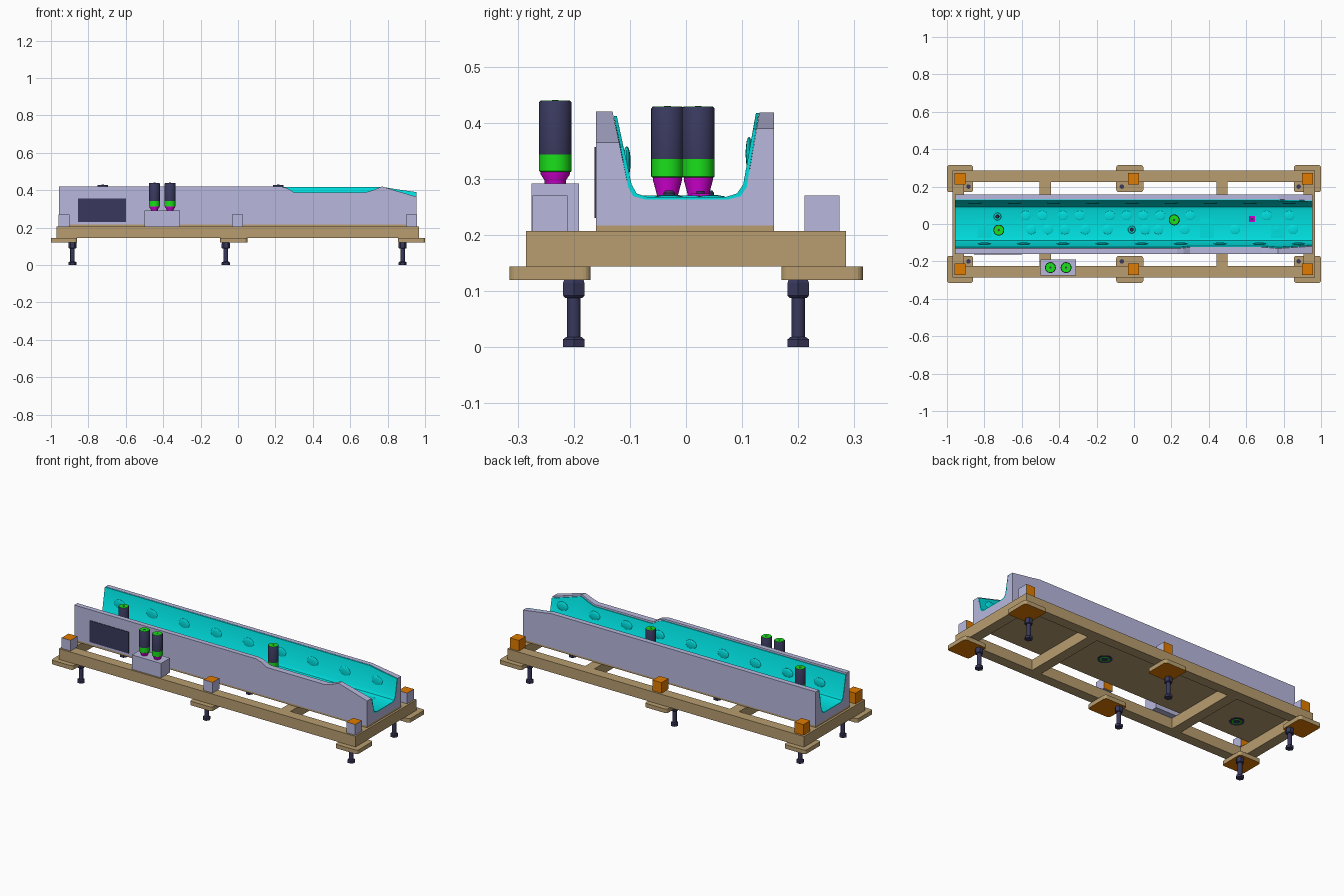
import bpy, bmesh, math

if "Cube" in bpy.data.objects:
    bpy.data.objects.remove(bpy.data.objects["Cube"])

def mat(name, r, g, b):
    m = bpy.data.materials.new(name)
    m.diffuse_color = (r, g, b, 1)
    m.use_nodes = True
    m.node_tree.nodes["Principled BSDF"].inputs["Base Color"].default_value = m.diffuse_color
    return m

LAV = mat("lavender", 0.48, 0.48, 0.73)
WOOD = mat("tan", 0.48, 0.34, 0.16)
DARK = mat("dark", 0.04, 0.04, 0.11)
GREEN = mat("green", 0.01, 0.75, 0.01)
PINK = mat("magenta", 0.62, 0.0, 0.62)
CYAN = mat("cyan", 0.0, 0.75, 0.75)
ORANGE = mat("orange", 0.75, 0.2, 0.0)

def finish(name, bm, m, smooth=False):
    bmesh.ops.recalc_face_normals(bm, faces=bm.faces)
    me = bpy.data.meshes.new(name)
    bm.to_mesh(me)
    bm.free()
    ob = bpy.data.objects.new(name, me)
    bpy.context.collection.objects.link(ob)
    me.materials.append(m)
    if smooth:
        bpy.ops.object.select_all(action='DESELECT')
        ob.select_set(True)
        bpy.context.view_layer.objects.active = ob
        bpy.ops.object.shade_smooth_by_angle(angle=math.radians(35))
    return ob

def box(name, x0, x1, y0, y1, z0, z1, m, round_z=0):
    bm = bmesh.new()
    bmesh.ops.create_cube(bm, size=1)
    for v in bm.verts:
        v.co = ((x0 + x1) / 2 + v.co.x * (x1 - x0), (y0 + y1) / 2 + v.co.y * (y1 - y0),
                (z0 + z1) / 2 + v.co.z * (z1 - z0))
    if round_z:
        edges = [e for e in bm.edges if abs(e.verts[0].co.z - e.verts[1].co.z) > 1e-4]
        bmesh.ops.bevel(bm, geom=edges, offset=round_z, segments=4, profile=0.5, affect='EDGES')
    return finish(name, bm, m)

def lathe(name, x, y, prof, m, n=32):
    """Solid of revolution from (radius, z) pairs, capped at both ends."""
    bm = bmesh.new()
    rings = [[bm.verts.new((x + r * math.cos(2 * math.pi * i / n), y + r * math.sin(2 * math.pi * i / n), z))
              for i in range(n)] for r, z in prof]
    for a, b in zip(rings, rings[1:]):
        for i in range(n):
            bm.faces.new((a[i], a[(i + 1) % n], b[(i + 1) % n], b[i]))
    bm.faces.new(rings[0][::-1])
    bm.faces.new(rings[-1])
    return finish(name, bm, m, n > 8)

def loft(name, sections, m, smooth=False):
    """Join closed (y, z) outlines placed along x."""
    bm = bmesh.new()
    rings = [[bm.verts.new((x, y, z)) for y, z in pts] for x, pts in sections]
    n = len(rings[0])
    for a, b in zip(rings, rings[1:]):
        for i in range(n):
            bm.faces.new((a[i], a[(i + 1) % n], b[(i + 1) % n], b[i]))
    bm.faces.new(rings[0][::-1])
    bm.faces.new(rings[-1])
    return finish(name, bm, m, smooth)

def boss(name, x, y, z, sx, sy, sz):
    bm = bmesh.new()
    bmesh.ops.create_uvsphere(bm, u_segments=20, v_segments=10, radius=1)
    for v in bm.verts:
        v.co = (x + v.co.x * sx, y + v.co.y * sy, z + v.co.z * sz)
    return finish(name, bm, CYAN, True)

# Welded base frame
for s in (-1, 1):
    y0, y1 = sorted((s * 0.225, s * 0.285))
    box("side_rail", -0.97, 0.967, y0, y1, 0.144, 0.207, WOOD)
for x in (-0.94, -0.475, 0.47, 0.937):
    box("cross_rail", x - 0.03, x + 0.03, -0.225, 0.225, 0.144, 0.207, WOOD)
box("base_plate", -0.957, 0.955, -0.16, 0.157, 0.207, 0.217, WOOD)

# Foot plates with levelling screws
for x0, x1, bx in ((-1, -0.86, -0.885), (-0.095, 0.05, -0.065), (0.855, 1, 0.88)):
    for s in (-1, 1):
        y0, y1 = sorted((s * 0.17, s * 0.315))
        p = box("foot_plate", x0, x1, y0, y1, 0.12, 0.144, WOOD, 0.014)
        p.data.materials.append(ORANGE)
        for f in p.data.polygons:
            f.material_index = int(f.normal.z < -0.9)
        y = s * 0.2
        lathe("foot_head", bx, y, [(0.022, 0), (0.022, 0.014), (0.016, 0.018)], DARK, 6)
        lathe("foot_screw", bx, y, [(0.012, 0.01), (0.012, 0.15)], DARK, 20)
        lathe("foot_nut", bx, y, [(0.018, 0.088), (0.022, 0.092), (0.022, 0.114), (0.02, 0.12)], DARK, 6)

# Reference blocks on the rails
for x in (-0.93, -0.003, 0.928):
    for s in (-1, 1):
        y0, y1 = sorted((s * 0.211, s * 0.274))
        b = box("reference_block", x - 0.029, x + 0.029, y0, y1, 0.207, 0.27, LAV)
        b.data.materials.append(ORANGE)
        for f in b.data.polygons:
            f.material_index = int(f.normal.z > 0.5 or f.normal.y > 0.5 or f.normal.x < -0.5)

# Trough body and inner sheet, following the changing wall heights
def yf(z):
    return -0.125 + (0.42 - z) * 0.215

def yb(z):
    return 0.125 - (0.42 - z) * 0.17

FLOOR = [(-0.097, 0.29), (-0.088, 0.274), (-0.07, 0.268), (0.072, 0.268), (0.091, 0.274), (0.102, 0.29)]

def under(p):
    y, z = p
    return (y + math.copysign(0.006 if abs(y) > 0.08 else 0.002, y), z - 0.005)

body, sheet = [], []
for x, hf, hb in ((-0.957, 0.42, 0.418), (0.23, 0.42, 0.418), (0.265, 0.41, 0.418), (0.3, 0.388, 0.418),
                  (0.68, 0.388, 0.418), (0.72, 0.4, 0.418), (0.77, 0.42, 0.418), (0.83, 0.402, 0.408),
                  (0.955, 0.365, 0.39)):
    low = [under(p) for p in FLOOR]
    body.append((x, [(-0.16, 0.217), (-0.16, hf), (yf(hf) - 0.006, hf)] + low +
                 [(yb(hb) + 0.006, hb), (0.157, hb), (0.157, 0.217)]))
    a, b = hf - 0.008, hb - 0.001
    sheet.append((x, [(yf(a), a)] + FLOOR + [(yb(b), b), (yb(b) + 0.0055, b)] + low[::-1] + [(yf(a) - 0.0055, a)]))
loft("trough_body", body, LAV)
loft("trough_sheet", sheet, CYAN, True)
box("front_panel", -0.855, -0.6, -0.163, -0.158, 0.23, 0.357, DARK)

# Shallow embossed shapes on the trough floor and walls
for x in (-0.58, -0.49, -0.38, -0.29, -0.13, -0.04, 0.05, 0.14, 0.3, 0.71, 0.83):
    boss("floor_boss", x, 0.045, 0.267, 0.028, 0.026, 0.004)
for x in (-0.55, -0.46, -0.37, -0.26, -0.14, 0.06, 0.13, 0.27, 0.54, 0.76, 0.85):
    boss("floor_boss", x, -0.03, 0.267, 0.028, 0.026, 0.004)
for x, y in ((-0.8, -0.045), (0.39, -0.04), (0.77, -0.045)):
    box("floor_pad", x - 0.038, x + 0.038, y - 0.035, y + 0.07, 0.266, 0.27, CYAN, 0.012)
for i in range(9):
    x = -0.85 + i * 0.21
    boss("back_wall_boss", x, yb(0.345), 0.345, 0.035, 0.006, 0.03)
    boss("front_wall_boss", x + 0.05, yf(0.33), 0.33, 0.035, 0.007, 0.028)

# Clamping cylinders
def cylinder_unit(x, y, z0, z1, z2, z3):
    lathe("cylinder_nozzle", x, y, [(0.019, z0), (0.019, z0 + 0.006), (0.026, z1 - 0.004), (0.026, z1)], PINK)
    lathe("cylinder_collar", x, y, [(0.027, z1), (0.029, z1 + 0.002), (0.029, z2)], GREEN)
    lathe("cylinder_barrel", x, y, [(0.029, z2), (0.029, z3 - 0.003), (0.027, z3)], DARK)
    lathe("cylinder_cap", x, y, [(0.027, z3 - 0.001), (0.026, z3 + 0.001)], GREEN, 12)
    lathe("cylinder_port", x, y, [(0.006, z3), (0.006, z3 + 0.0015)], DARK, 12)

for x, y in ((-0.723, -0.033), (0.215, 0.022)):
    cylinder_unit(x, y, 0.266, 0.302, 0.335, 0.428)
    lathe("underside_port", x, y, [(0.04, 0.2055), (0.04, 0.208)], DARK)
    lathe("underside_ring", x, y, [(0.026, 0.2045), (0.026, 0.207)], GREEN)
    lathe("underside_core", x, y, [(0.018, 0.2035), (0.018, 0.207)], DARK)

# Side bracket holding two spare cylinders
box("cylinder_bracket", -0.5, -0.31, -0.275, -0.191, 0.207, 0.292, LAV)
for x in (-0.447, -0.363):
    cylinder_unit(x, -0.233, 0.291, 0.312, 0.343, 0.439)

# Locating pins in the floor
for x, y in ((-0.73, 0.04), (-0.012, -0.03)):
    lathe("pin_seat", x, y, [(0.022, 0.266), (0.018, 0.271)], CYAN)
    lathe("locating_pin", x, y, [(0.01, 0.268), (0.01, 0.275), (0.007, 0.279)], DARK, 16)
box("square_seat", 0.614, 0.646, 0.01, 0.042, 0.266, 0.274, PINK)
lathe("square_seat_pin", 0.63, 0.026, [(0.007, 0.27), (0.007, 0.278)], DARK, 16)
